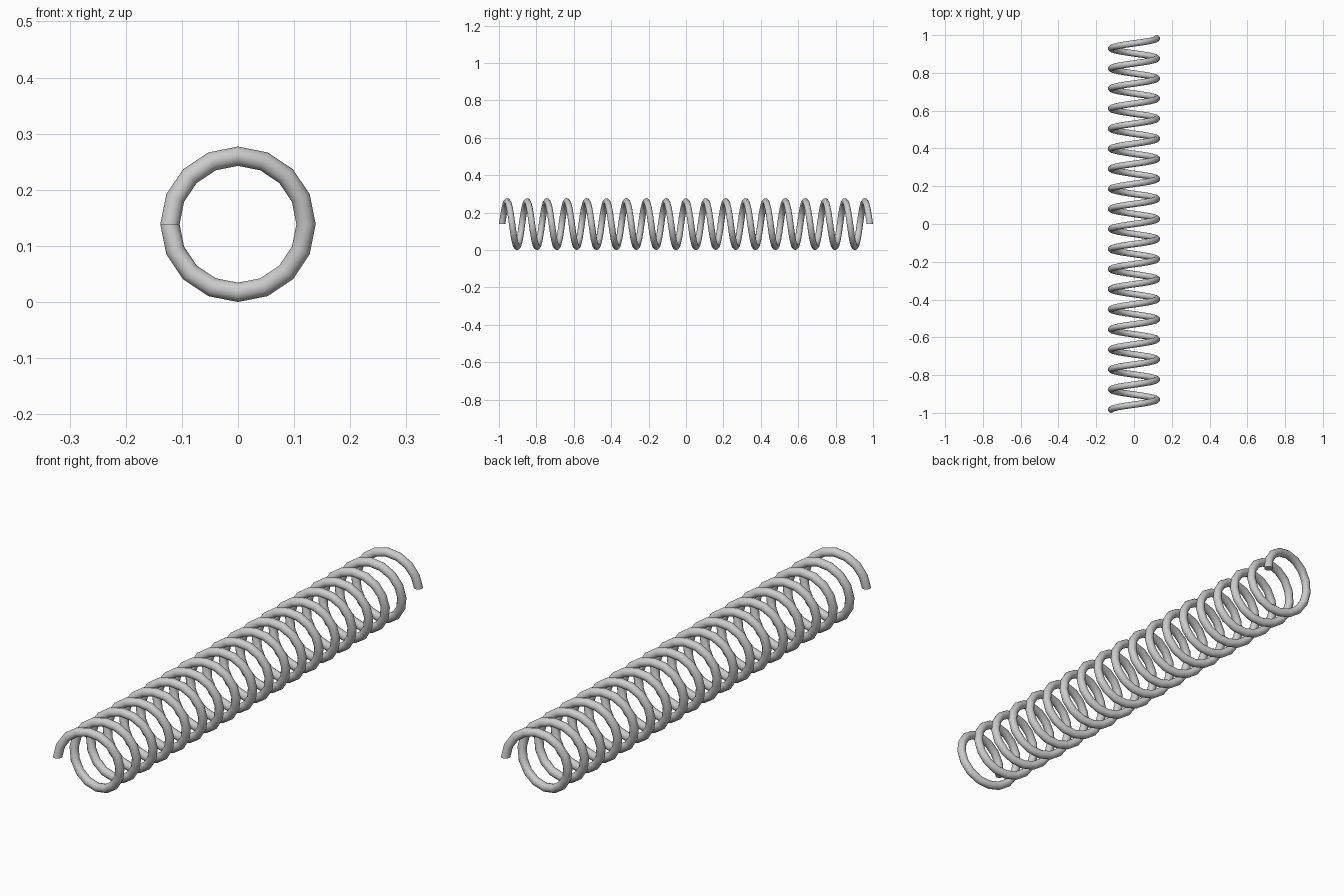
import bpy, bmesh
from math import pi, sin, cos, radians

if "Cube" in bpy.data.objects:
    bpy.data.objects.remove(bpy.data.objects["Cube"])

R, r = 0.1213, 0.0172      # coil radius, wire radius
TURNS, STEPS, SIDES = 18.5, 16, 12
LENGTH = 2 - 2 * r
CZ = R + r

bm = bmesh.new()
n = int(TURNS * STEPS)


def ring(i):
    # one wire section, swept in a radial plane around the y axis
    t = 2 * pi * i / STEPS
    y0 = -LENGTH / 2 + LENGTH * i / n
    out = []
    for k in range(SIDES):
        a = 2 * pi * k / SIDES
        rad = R + r * cos(a)
        out.append(bm.verts.new((-rad * cos(t), y0 + r * sin(a), CZ + rad * sin(t))))
    return out


# coiled wire
rings = [ring(i) for i in range(n + 1)]
for a, b in zip(rings, rings[1:]):
    for k in range(SIDES):
        j = (k + 1) % SIDES
        bm.faces.new((a[k], a[j], b[j], b[k]))

# flat wire ends
bm.faces.new(rings[0][::-1])
bm.faces.new(rings[-1])
bmesh.ops.recalc_face_normals(bm, faces=bm.faces)

mesh = bpy.data.meshes.new("coil_spring")
bm.to_mesh(mesh)
bm.free()
spring = bpy.data.objects.new("coil_spring", mesh)
bpy.context.collection.objects.link(spring)
bpy.context.view_layer.objects.active = spring
spring.select_set(True)
bpy.ops.object.shade_smooth_by_angle(angle=radians(40))
